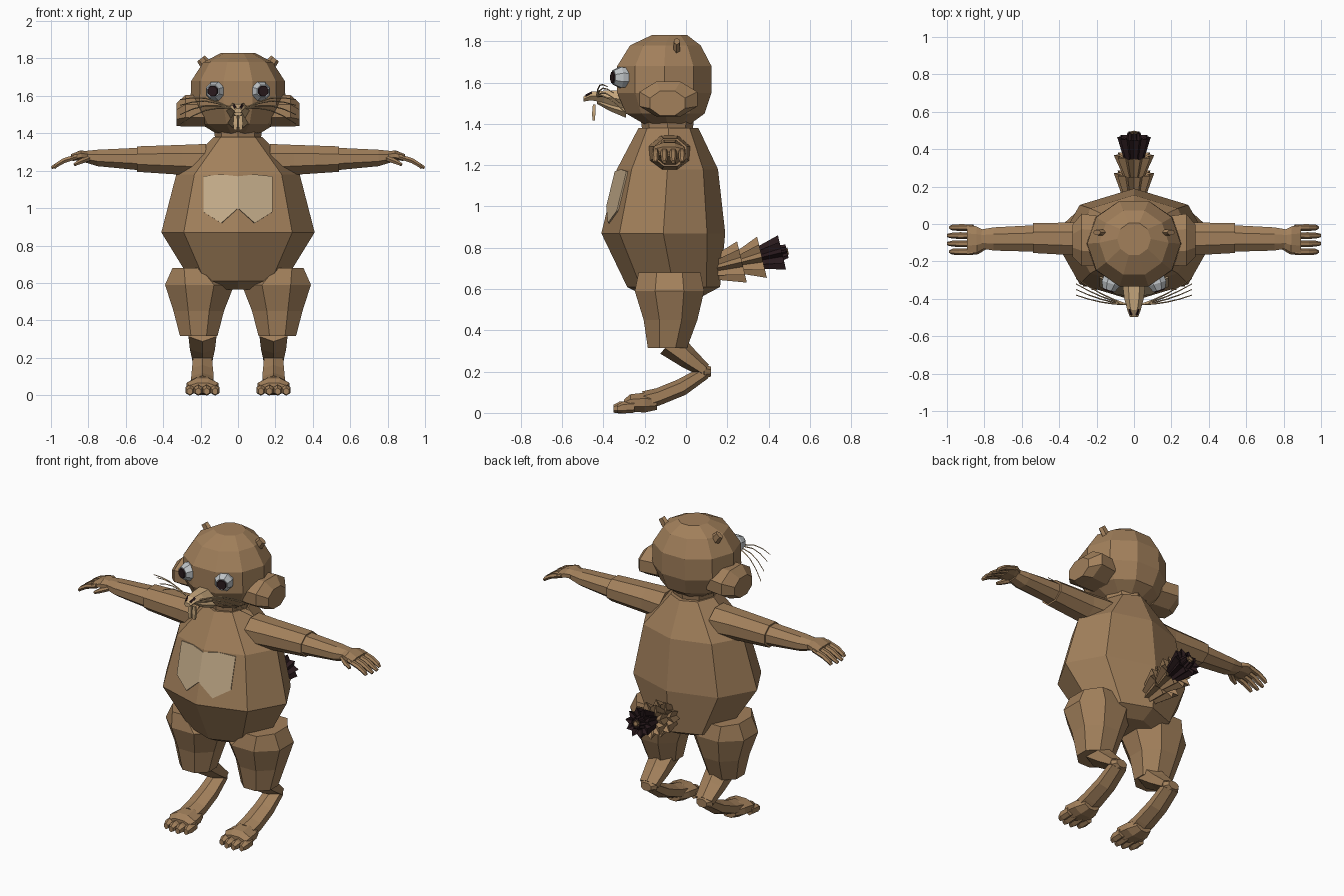
import bpy, bmesh, math
from mathutils import Vector

cube = bpy.data.objects.get("Cube")
if cube:
    bpy.data.objects.remove(cube, do_unlink=True)

X, Y, Z = Vector((1, 0, 0)), Vector((0, 1, 0)), Vector((0, 0, 1))


def material(name, rgb):
    m = bpy.data.materials.new(name)
    m.use_nodes = True
    m.diffuse_color = (*rgb, 1)
    m.node_tree.nodes["Principled BSDF"].inputs["Base Color"].default_value = (*rgb, 1)
    return m


FUR = material("brown fur", (0.36, 0.215, 0.105))
PATCH = material("pale chest fur", (0.55, 0.41, 0.25))
TAN = material("tan muzzle", (0.56, 0.38, 0.2))
GREY = material("eye grey", (0.52, 0.55, 0.57))
DARK = material("dark brown", (0.022, 0.01, 0.012))


def finish(name, bm, mat, mirror=False):
    bmesh.ops.recalc_face_normals(bm, faces=bm.faces)
    mesh = bpy.data.meshes.new(name)
    bm.to_mesh(mesh)
    bm.free()
    mesh.materials.append(mat)
    ob = bpy.data.objects.new(name, mesh)
    bpy.context.collection.objects.link(ob)
    if mirror:
        mod = ob.modifiers.new("mirror", "MIRROR")
        mod.use_mirror_merge = False
    return ob


def loft(name, rings, mat, side=X, axis=None, n=8, flat=False, star=1.0, mirror=False):
    """Join rings (x, y, z, radius along side, radius across) into a closed faceted form.
    flat puts sides rather than corners on the axes; star pulls in every other corner."""
    bm = bmesh.new()
    centres = [Vector(r[:3]) for r in rings]
    loops = []
    for i, (c, r) in enumerate(zip(centres, rings)):
        d = axis or centres[min(i + 1, len(rings) - 1)] - centres[max(i - 1, 0)]
        across = d.cross(side).normalized()
        u = across.cross(d).normalized()
        grow = 1 / math.cos(math.pi / n) if flat else 1
        loop = []
        for k in range(n):
            a = (k + (0.5 if flat else 0)) * math.tau / n
            f = grow * (star if k % 2 else 1)
            loop.append(bm.verts.new(c + u * math.cos(a) * r[3] * f + across * math.sin(a) * r[4] * f))
        loops.append(loop)
    for a, b in zip(loops, loops[1:]):
        for k in range(n):
            j = (k + 1) % n
            bm.faces.new((a[k], a[j], b[j], b[k]))
    bm.faces.new(loops[0])
    bm.faces.new(loops[-1])
    return finish(name, bm, mat, mirror)


# Torso and neck
loft("torso", [(0, -.06, .565, .15, .14), (0, -.06, .61, .25, .225), (0, -.11, .87, .41, .30),
               (0, -.09, 1.18, .33, .245), (0, -.085, 1.38, .13, .145)], FUR, axis=Z)
loft("neck", [(0, -.09, 1.35, .12, .12), (0, -.09, 1.43, .13, .13)], FUR, axis=Z)

# Chest patch: a plate that follows the two front facets, with a scalloped lower edge
bm = bmesh.new()
columns = []
for x, low, high in ((-.185, .98, 1.17), (-.09, .92, 1.18), (0, 1.0, 1.17), (.09, .92, 1.18), (.185, .98, 1.17)):
    column = []
    for z in (low, (low + high) / 2, high):
        t = (z - .87) / .31
        rx, ry, cy = .41 - .08 * t, .30 - .055 * t, -.11 + .02 * t
        column.append(bm.verts.new((x, cy - ry * (1 - .414 * abs(x) / rx) - .008, z)))
    columns.append(column)
for a, b in zip(columns, columns[1:]):
    for k in range(2):
        bm.faces.new((a[k], b[k], b[k + 1], a[k + 1]))
patch = finish("chest_patch", bm, PATCH)
patch.modifiers.new("thickness", "SOLIDIFY").thickness = .008

# Head, cheeks and ears
loft("head", [(0, -.09, 1.395, .11, .11), (0, -.10, 1.45, .2, .2), (0, -.105, 1.55, .255, .24),
              (0, -.105, 1.68, .25, .24), (0, -.10, 1.78, .185, .18), (0, -.08, 1.83, .09, .09)],
     FUR, axis=Z, n=10)
loft("cheeks", [(.17, -.09, 1.52, .13, .085), (.28, -.085, 1.52, .14, .085), (.33, -.09, 1.5, .085, .06)],
     FUR, side=Y, axis=X, flat=True, mirror=True)
loft("ears", [(.14, -.045, 1.72, .02, .02), (.175, -.045, 1.77, .03, .018), (.198, -.045, 1.8, .026, .016)],
     FUR, n=6, mirror=True)

# Eyes, turned slightly outwards
gaze = Vector((.3, -.95, 0))


def eye_disc(name, mat, discs):
    rings = []
    for depth, radius in discs:
        c = Vector((.115, -.29, 1.625)) + gaze * depth
        rings.append((*c, radius, radius))
    loft(name, rings, mat, side=Vector((.95, .3, 0)), axis=gaze, flat=True, mirror=True)


eye_disc("eyeballs", GREY, [(-.03, .045), (.03, .05), (.066, .034)])
eye_disc("pupils", DARK, [(.064, .03), (.073, .026)])

# Muzzle, jaw, nostrils, teeth
loft("muzzle", [(0, -.29, 1.515, .065, .055), (0, -.40, 1.532, .052, .033),
                (0, -.46, 1.535, .036, .024), (0, -.497, 1.52, .022, .014)], TAN, axis=Y, n=6)
loft("jaw", [(0, -.29, 1.455, .055, .03), (0, -.37, 1.48, .04, .02), (0, -.43, 1.505, .025, .01)],
     TAN, axis=Y, n=6)
loft("nostrils", [(.018, -.455, 1.55, .012, .009), (.014, -.487, 1.535, .008, .007)],
     DARK, axis=Y, n=5, mirror=True)
loft("teeth", [(.014, -.445, 1.495, .009, .006), (.014, -.447, 1.45, .012, .008), (.014, -.447, 1.417, .008, .006)],
     TAN, axis=Z, n=4, flat=True, mirror=True)

# Whiskers fan out and back from the muzzle
for i, lift in enumerate((.045, .015, -.035, -.085)):
    rings = []
    for k in range(5):
        t = k / 4
        rings.append((.04 + .27 * t, -.43 + .03 * i * t + .05 * t * t,
                      1.535 + lift * t + .03 * math.sin(math.pi * t),
                      .0045 - .002 * t, .0045 - .002 * t))
    loft(f"whisker_pair_{i + 1}", rings, TAN, side=Y, n=4, mirror=True)

# Arms with cuffed sleeves of fur, palms and fingers
loft("upper_arms", [(.17, -.08, 1.255, .1, .088), (.3, -.08, 1.258, .088, .08), (.54, -.075, 1.262, .08, .068)],
     FUR, side=Y, axis=X, flat=True, mirror=True)
loft("forearms", [(.5, -.077, 1.262, .072, .062), (.75, -.08, 1.268, .062, .044), (.82, -.08, 1.275, .05, .03)],
     FUR, side=Y, axis=X, flat=True, mirror=True)
loft("palms", [(.79, -.08, 1.275, .042, .026), (.84, -.083, 1.282, .07, .027), (.89, -.083, 1.27, .078, .018)],
     FUR, side=Y, flat=True, mirror=True)
for i in range(4):
    y = -.148 + .043 * i
    tip = .975 + (.022 if i in (1, 2) else .008)
    loft(f"finger_pair_{i + 1}", [(.86, y, 1.276, .017, .015), (.93, y, 1.254, .018, .015),
                                  (.97, y, 1.23, .016, .013), (tip, y, 1.215, .01, .009)],
         FUR, side=Y, n=6, mirror=True)
loft("thumbs", [(.80, -.12, 1.265, .018, .016), (.84, -.145, 1.25, .018, .015), (.875, -.155, 1.232, .01, .009)],
     FUR, side=Y, n=6, mirror=True)

# Legs: thigh, shin, hock, long foot and toes
loft("thighs", [(.245, -.08, .68, .105, .15), (.205, -.08, .59, .185, .168),
                (.21, -.075, .45, .135, .13), (.21, -.09, .315, .1, .095)], FUR, axis=Z, flat=True, mirror=True)
loft("shins", [(.19, -.08, .34, .075, .06), (.19, .01, .265, .067, .045), (.19, .09, .205, .055, .03)],
     FUR, n=6, flat=True, mirror=True)
loft("hocks", [(.19, .065, .2, .035, .025), (.19, .09, .2, .055, .034), (.19, .12, .2, .035, .024)],
     FUR, axis=Y, n=8, flat=True, mirror=True)
loft("lower_legs", [(.19, .09, .195, .05, .028), (.19, -.02, .125, .056, .036), (.19, -.13, .08, .06, .036),
                    (.19, -.2, .06, .06, .04)], FUR, n=6, flat=True, mirror=True)
loft("feet", [(.19, -.14, .05, .05, .035), (.19, -.2, .05, .075, .048), (.19, -.27, .048, .085, .042),
              (.19, -.3, .04, .07, .025)], FUR, axis=Y, flat=True, mirror=True)
for i in range(4):
    x = .19 + .045 * (i - 1.5)
    tip = -.352 if i in (1, 2) else -.335
    loft(f"toe_pair_{i + 1}", [(x, -.25, .03, .021, .025), (x, tip + .03, .026, .024, .025),
                               (x, tip, .02, .014, .016)], FUR, axis=Y, n=6, flat=True, mirror=True)

# Tail of flared, star-edged tufts rising backwards, with a dark end
lean = Vector((0, .97, .23))


def tuft(name, mat, start, end, inner, outer, hollow):
    rings = []
    for d, r in ((start, inner), (end, outer), (end - hollow, inner * .8)):
        c = Vector((0, .14, .7)) + lean * d
        rings.append((*c, r, r))
    loft(name, rings, mat, axis=lean, n=20, star=.72)


tuft("tail_base_tuft", FUR, .0, .135, .06, .108, .03)
tuft("tail_middle_tuft", FUR, .09, .235, .045, .108, .03)
tuft("tail_end_tuft", DARK, .2, .335, .05, .09, .02)
tuft("tail_tip", DARK, .3, .36, .045, .035, .01)
tuft("tail_core", FUR, .3, .366, .018, .018, .002)
